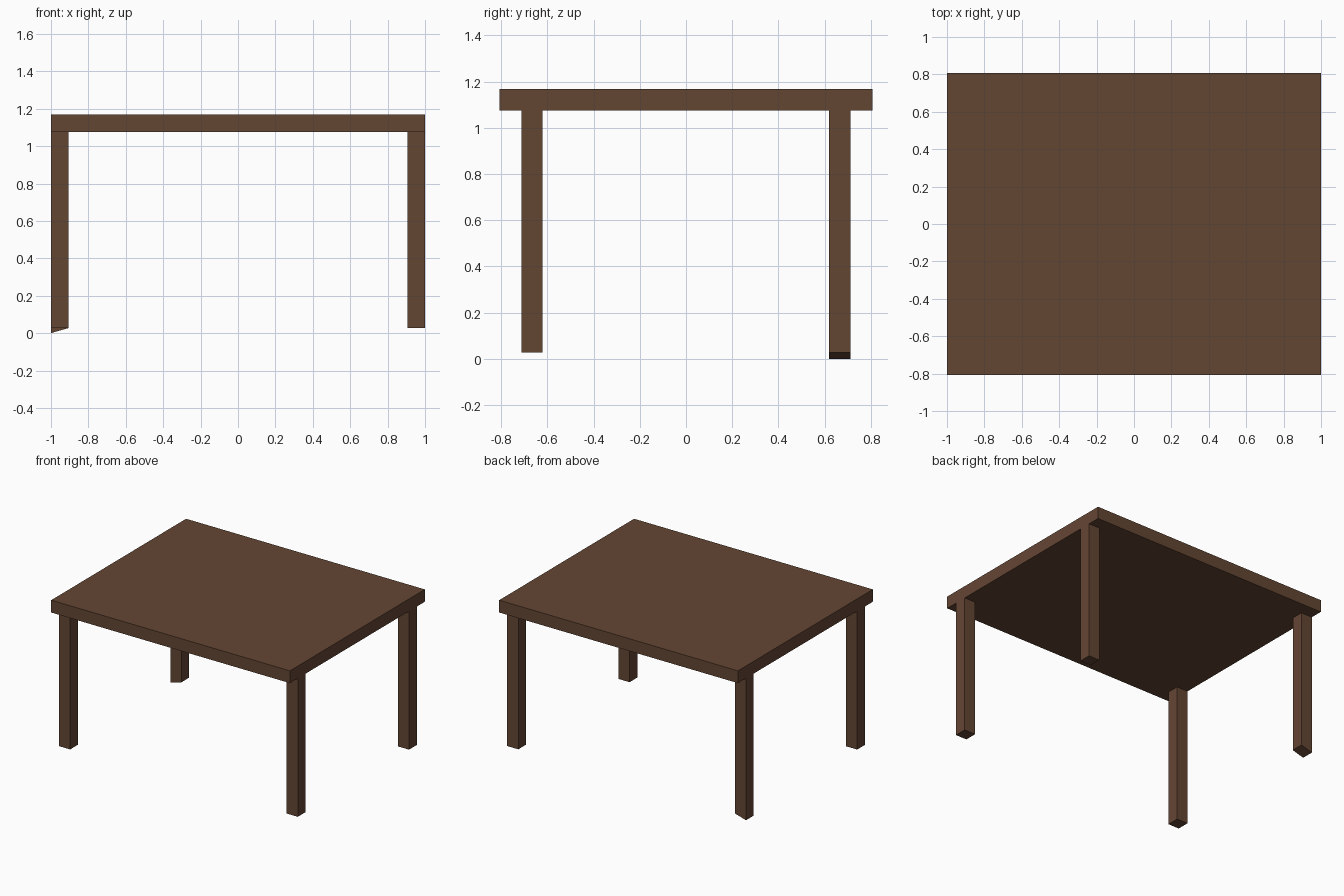
import bpy, bmesh

if "Cube" in bpy.data.objects:
    bpy.data.objects.remove(bpy.data.objects["Cube"])

wood = bpy.data.materials.new("dark brown wood")
wood.diffuse_color = (0.127, 0.061, 0.034, 1.0)
wood.use_nodes = True
wood.node_tree.nodes["Principled BSDF"].inputs["Base Color"].default_value = wood.diffuse_color

TOP_Z, UNDER_Z, FOOT_Z = 1.168, 1.075, 0.027


def box(name, x0, x1, y0, y1, z0, z1, slanted_foot=False):
    bm = bmesh.new()
    bmesh.ops.create_cube(bm, size=1)
    for v in bm.verts:
        v.co = (x1 if v.co.x > 0 else x0,
                y1 if v.co.y > 0 else y0,
                z1 if v.co.z > 0 else z0)
    # One foot is cut at a slant, with its outer edge reaching the ground
    if slanted_foot:
        for v in bm.verts:
            if v.co.z < z1 and v.co.x < (x0 + x1) / 2:
                v.co.z = 0
    mesh = bpy.data.meshes.new(name)
    bm.to_mesh(mesh)
    bm.free()
    mesh.materials.append(wood)
    obj = bpy.data.objects.new(name, mesh)
    bpy.context.collection.objects.link(obj)


# Table top
box("table_top", -1, 1, -0.807, 0.807, UNDER_Z, TOP_Z)

# Legs, flush with the two ends of the top
for side, xs in (("left", (-1, -0.907)), ("right", (0.907, 1))):
    for end, ys in (("front", (-0.713, -0.62)), ("back", (0.618, 0.711))):
        box(f"{end}_{side}_leg", *xs, *ys, FOOT_Z, UNDER_Z,
            slanted_foot=(side == "left" and end == "back"))
